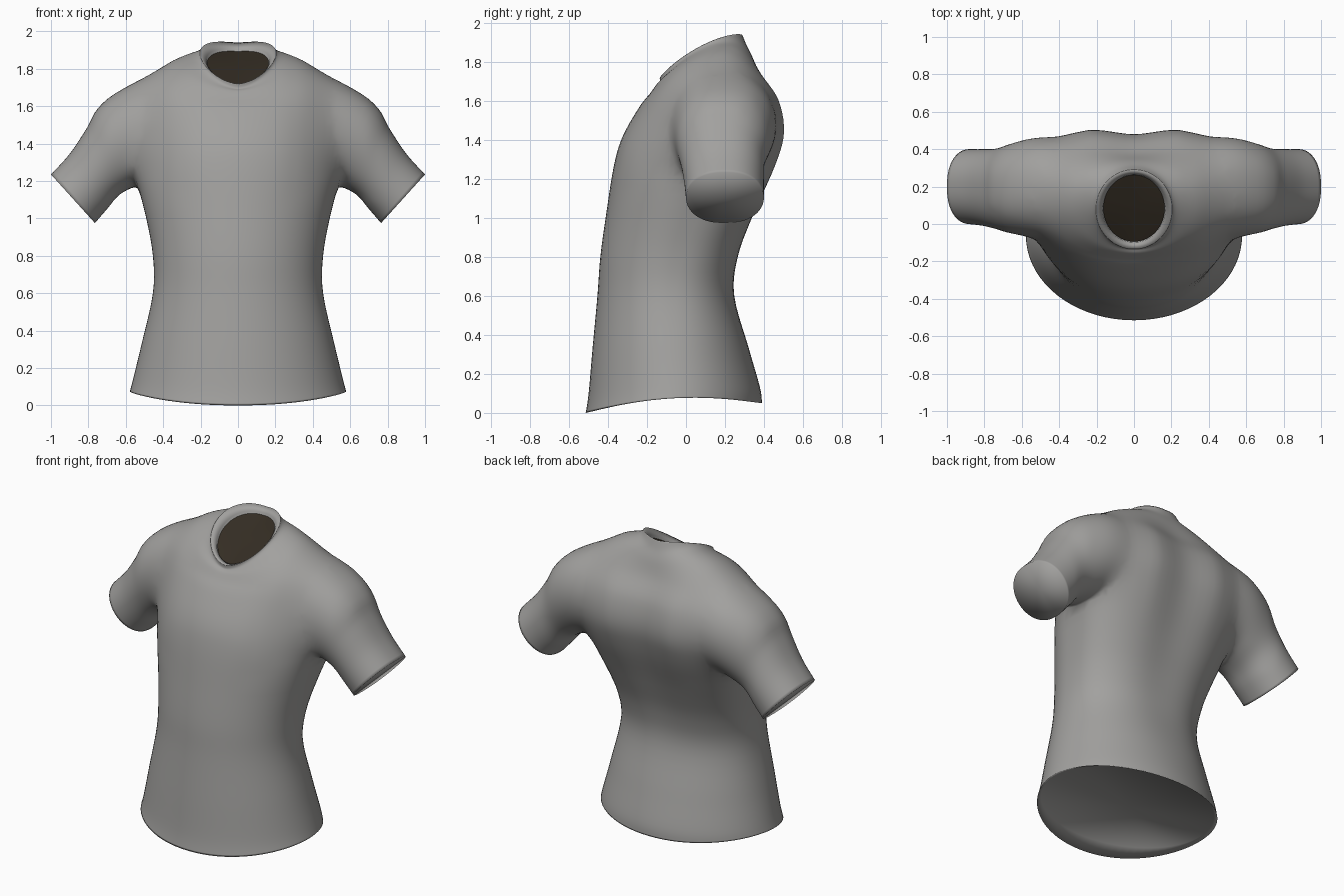
import bpy, bmesh, math
from mathutils import Vector

if "Cube" in bpy.data.objects:
    bpy.data.objects.remove(bpy.data.objects["Cube"])

N = 72


def material(name, rgb):
    m = bpy.data.materials.new(name)
    m.diffuse_color = (*rgb, 1)
    m.use_nodes = True
    m.node_tree.nodes["Principled BSDF"].inputs["Base Color"].default_value = m.diffuse_color
    return m


grey = material("grey_cloth", (0.36, 0.355, 0.345))
brown = material("dark_brown_lining", (0.034, 0.026, 0.017))


def spline(rows, steps):
    """Catmull-Rom interpolation of section parameters."""
    out = []
    for i in range(len(rows) - 1):
        p = [rows[max(0, min(len(rows) - 1, i + k))] for k in (-1, 0, 1, 2)]
        for s in range(steps):
            t = s / steps
            out.append([0.5 * (2 * b + (c - a) * t + (2 * a - 5 * b + 4 * c - d) * t * t
                               + (3 * b - a - 3 * c + d) * t ** 3) for a, b, c, d in zip(*p)])
    return out + [list(rows[-1])]


def torso_ring(r):
    yf, zf, yb, zb, w, bump, groove = r
    pts = []
    for i in range(N):
        t = 2 * math.pi * i / N
        s, c = math.sin(t), -math.cos(t)
        if c > 1e-6:                                # squarer back
            c = c ** (1 - 11 * max(groove, 0))
        x = w * s
        k = (c + 1) / 2
        y = yf + (yb - yf) * k
        if c > 0:                                   # spine hollow
            y -= groove * math.exp(-(x / 0.18) ** 2)
        lift = bump * abs(s) ** (2.2 if zf < .3 else 1.5)
        pts.append(Vector((x, y, zf + (zb - zf) * k + lift)))
    return pts


def sleeve_ring(r, side):
    xt, zt, xb, zb, y0, y1 = r
    top, bot = Vector((xt, 0, zt)), Vector((xb, 0, zb))
    pts = []
    for i in range(N):
        t = 2 * math.pi * i / N
        c, s = math.cos(t), math.sin(t)
        s = math.copysign(abs(s) ** 0.85, s)
        p = (top + bot) / 2 + (top - bot) / 2 * c
        pts.append(Vector((side * p.x, (y0 + y1) / 2 + (y1 - y0) / 2 * s, p.z)))
    return pts


def loft(bm, rings):
    """Closed skin through rings with fan caps."""
    vs = [[bm.verts.new(p) for p in r] for r in rings]
    for a, b in zip(vs, vs[1:]):
        for i in range(N):
            j = (i + 1) % N
            bm.faces.new((a[i], a[j], b[j], b[i]))
    for r in (vs[0], vs[-1]):
        c = bm.verts.new(sum((v.co for v in r), Vector()) / N)
        for i in range(N):
            bm.faces.new((r[i], r[(i + 1) % N], c))


def make(name, bm, mat):
    bmesh.ops.recalc_face_normals(bm, faces=bm.faces)
    me = bpy.data.meshes.new(name)
    bm.to_mesh(me)
    bm.free()
    me.materials.append(mat)
    me.shade_smooth()
    ob = bpy.data.objects.new(name, me)
    bpy.context.collection.objects.link(ob)
    return ob


# Torso: front y/z, back y/z, half width, side lift, spine hollow
TORSO = [
    (-.515, .00, .39, .05, .578, .05, .00), (-.50, .10, .38, .13, .56, .03, .00),
    (-.48, .33, .328, .33, .515, 0, .005), (-.455, .60, .263, .60, .455, 0, .015),
    (-.44, .80, .29, .80, .455, 0, .025), (-.41, 1.02, .375, 1.02, .495, 0, .035),
    (-.37, 1.27, .485, 1.27, .56, 0, .045), (-.325, 1.42, .53, 1.44, .565, 0, .05),
    (-.24, 1.57, .50, 1.60, .56, .03, .045), (-.185, 1.64, .41, 1.73, .51, .055, .03),
    (-.155, 1.68, .35, 1.83, .36, .075, .01), (-.135, 1.695, .31, 1.89, .23, .075, 0),
    (-.135, 1.72, .29, 1.94, .203, .055, 0)]
# Sleeve: top x/z, bottom x/z, front y, back y
SLEEVE = [
    (.33, 1.72, .28, 1.30, .03, .41), (.55, 1.74, .42, 1.24, -.07, .475),
    (.73, 1.615, .53, 1.18, -.06, .44), (.81, 1.48, .63, 1.13, -.03, .405),
    (.90, 1.345, .70, 1.05, -.01, .40), (1.0, 1.235, .765, .975, 0, .40)]

# Torso skin, closed with a shallow hem and collar
bm = bmesh.new()
body = [torso_ring(r) for r in spline(TORSO, 5)]
hem_in = [Vector((p.x * .96, p.y * .96, .085)) for p in body[0]]
neck = torso_ring((-.098, 1.715, .266, 1.905, .17, .037, 0))
neck_in = torso_ring((-.09, 1.66, .255, 1.85, .155, .02, 0))
loft(bm, [hem_in] + body + [neck, neck_in])
torso = make("torso", bm, grey)

# Both sleeves, mirrored
bm = bmesh.new()
for side in (-1, 1):
    loft(bm, [sleeve_ring(r, side) for r in spline(SLEEVE, 5)])
sleeves = make("sleeves", bm, grey)

# Union of torso and sleeves
mod = torso.modifiers.new("join_sleeves", 'BOOLEAN')
mod.operation = 'UNION'
mod.solver = 'EXACT'
mod.object = sleeves
dg = bpy.context.evaluated_depsgraph_get()
merged = bpy.data.meshes.new_from_object(torso.evaluated_get(dg))
for ob in (torso, sleeves):
    bpy.data.objects.remove(ob)

# Blend the armholes, leaving hem, cuffs and collar crisp
bm = bmesh.new()
bm.from_mesh(merged)
seam = [v for v in bm.verts if .36 < abs(v.co.x) < .74 and 1.1 < v.co.z < 1.85]
bmesh.ops.remove_doubles(bm, verts=seam, dist=.012)
bmesh.ops.triangulate(bm, faces=[f for f in bm.faces if len(f.verts) > 4])


def soften(x0, x1, z0, count):
    vs = [v for v in bm.verts if x0 < abs(v.co.x) < x1 and v.co.z > z0]
    for _ in range(count):
        bmesh.ops.smooth_vert(bm, verts=vs, factor=.5,
                              use_axis_x=True, use_axis_y=True, use_axis_z=True)


soften(.28, .74, 1.12, 4)
soften(.36, .68, 1.22, 14)
soften(.26, .76, 1.10, 3)
make("shirt", bm, grey)

# Dark panel inside the collar
bm = bmesh.new()
ring = [bm.verts.new(p) for p in torso_ring((-.094, 1.705, .262, 1.893, .164, .032, 0))]
mid = bm.verts.new((0, .085, 1.81))
for i in range(N):
    bm.faces.new((ring[i], ring[(i + 1) % N], mid))
panel = make("neck_opening", bm, brown)
if panel.data.polygons[0].normal.z < 0:
    panel.data.flip_normals()
